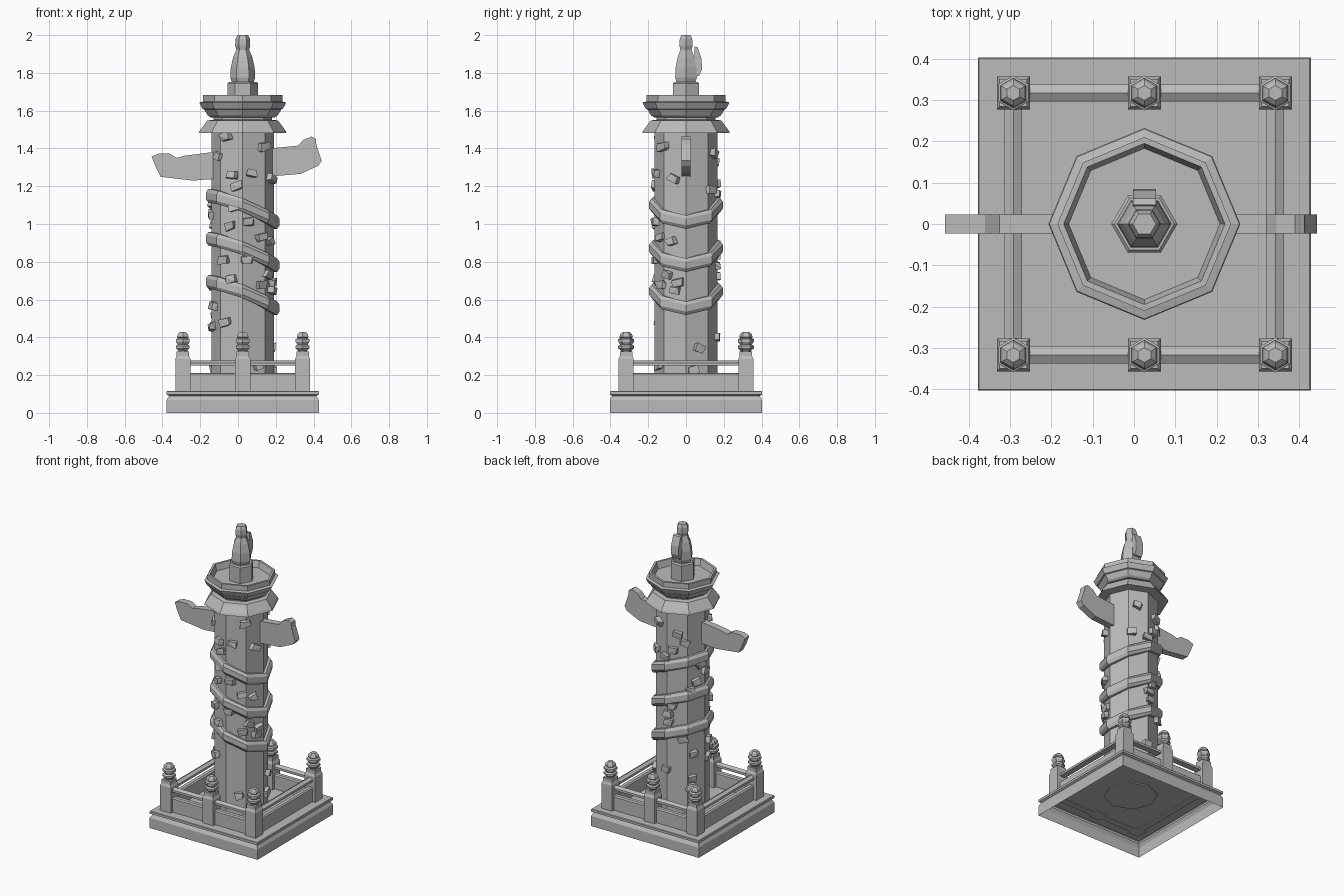
import bpy, bmesh, random
from math import sin, cos, pi, radians, asin, sqrt
from mathutils import Vector, Matrix

if "Cube" in bpy.data.objects:
    bpy.data.objects.remove(bpy.data.objects["Cube"], do_unlink=True)

random.seed(4)
CX = 0.025                      # the pillar's axis
POST = 0.317                    # post distance from the axis

stone = bpy.data.materials.new("grey_stone")
stone.use_nodes = True
GREY = (0.5, 0.5, 0.5, 1)
stone.diffuse_color = GREY
stone.node_tree.nodes["Principled BSDF"].inputs["Base Color"].default_value = GREY


def finish(name, bm, loc=(CX, 0, 0), fix=True):
    if fix:
        bmesh.ops.recalc_face_normals(bm, faces=bm.faces)
    me = bpy.data.meshes.new(name)
    bm.to_mesh(me)
    bm.free()
    me.materials.append(stone)
    ob = bpy.data.objects.new(name, me)
    ob.location = loc
    bpy.context.collection.objects.link(ob)
    return ob


def loft(name, sides, profile, turn=0, loc=(CX, 0, 0), bottom=True):
    """Stack of regular polygons through (radius, height) pairs."""
    bm = bmesh.new()
    rings = []
    for r, z in profile:
        angles = [radians(turn) + 2 * pi * i / sides for i in range(sides)]
        rings.append([bm.verts.new((r * cos(a), r * sin(a), z)) for a in angles])
    for lo, hi in zip(rings, rings[1:]):
        for i in range(sides):
            j = (i + 1) % sides
            bm.faces.new((lo[i], lo[j], hi[j], hi[i]))
    bm.faces.new(rings[-1])
    if bottom:
        bm.faces.new(rings[0][::-1])
    return finish(name, bm, loc, fix=bottom)


def square(name, profile, **kw):
    return loft(name, 4, [(h * sqrt(2), z) for h, z in profile], turn=45, **kw)


def bar(name, section, length, loc, along_y=False):
    """Straight bar with a (width, height) section, along x or y."""
    bm = bmesh.new()
    face = bm.faces.new([bm.verts.new((-length / 2, w, z)) for w, z in section])
    out = bmesh.ops.extrude_face_region(bm, geom=[face])
    moved = [v for v in out["geom"] if isinstance(v, bmesh.types.BMVert)]
    bmesh.ops.translate(bm, verts=moved, vec=(length, 0, 0))
    if along_y:
        bmesh.ops.rotate(bm, verts=bm.verts, matrix=Matrix.Rotation(pi / 2, 3, "Z"))
    return finish(name, bm, loc)


# Base plinth, open underneath
square("base_plinth", [(.403, 0), (.403, .068), (.39, .09), (.403, .097),
                       (.403, .112), (.4, .115)], bottom=False)

# Balustrade posts with hexagonal finials
for x in (-POST, 0, POST):
    for y in (-POST, POST):
        at = (CX + x, y, 0)
        square("post", [(.04, .11), (.04, .285), (.033, .3), (.033, .325)], loc=at)
        loft("finial", 6, [(.028, .32), (.028, .33), (.042, .342), (.042, .355),
                           (.031, .362), (.042, .376), (.042, .39), (.03, .396),
                           (.036, .402), (.03, .418), (.018, .428)], turn=30, loc=at)

# Ridged handrails and low panels between the posts
RAIL = [(-.021, .25), (.021, .25), (.021, .265), (0, .277), (-.021, .265)]
PANEL = [(-.02, .11), (.02, .11), (.02, .205), (.012, .212), (-.012, .212), (-.02, .205)]
for side in (-1, 1):
    for name, section in (("rail", RAIL), ("panel", PANEL)):
        bar("cross_" + name, section, 2 * POST, (CX, side * POST, 0))
        bar("side_" + name, section, 2 * POST, (CX + side * POST, 0, 0), along_y=True)

# Octagonal column, collar and hollow dish on top
loft("column", 8, [(.166, .11), (.166, 1.5)])
loft("collar", 8, [(.232, 1.482), (.226, 1.495), (.187, 1.548), (.155, 1.552),
                   (.155, 1.57)])
loft("dish", 8, [(.17, 1.565), (.185, 1.575), (.205, 1.607), (.213, 1.61), (.23, 1.643),
                 (.21, 1.648), (.21, 1.682), (.195, 1.682), (.183, 1.64)])

# Seated beast on a hexagonal pedestal
loft("pedestal", 6, [(.08, 1.63), (.08, 1.745), (.072, 1.753)])
loft("beast_body", 6, [(.058, 1.75), (.066, 1.775), (.063, 1.83), (.05, 1.885),
                       (.034, 1.922), (.04, 1.945), (.038, 1.98), (.028, 2)])
TAIL = [(.01, 1.78), (.07, 1.785), (.085, 1.82), (.082, 1.875), (.062, 1.935),
        (.046, 1.94), (.044, 1.88), (.01, 1.86)]
bar("beast_tail", TAIL, .056, (CX, 0, 0))


# Cloud wings: ridge-edged plates
def wing(name, outline):
    bm = bmesh.new()
    face = bm.faces.new([bm.verts.new((x, 0, z)) for x, z in outline])
    rim = set(bm.verts)
    bmesh.ops.inset_region(bm, faces=[face], thickness=.016, use_boundary=True)
    for v in bm.verts:
        if v not in rim:
            v.co.y = -.023
    # mirrored second half
    half = bmesh.ops.duplicate(bm, geom=bm.verts[:] + bm.edges[:] + bm.faces[:])
    for v in half["geom"]:
        if isinstance(v, bmesh.types.BMVert):
            v.co.y *= -1
    bmesh.ops.remove_doubles(bm, verts=bm.verts, dist=.0005)
    finish(name, bm, (0, 0, 0))


wing("right_wing", [(-.1, 1.385), (-.1, 1.24), (-.24, 1.23), (-.41, 1.25), (-.435, 1.3),
                    (-.457, 1.357), (-.42, 1.372), (-.36, 1.372), (-.325, 1.35),
                    (-.28, 1.362)])
wing("left_wing", [(.15, 1.25), (.33, 1.265), (.425, 1.308), (.443, 1.335), (.415, 1.42),
                   (.412, 1.45), (.39, 1.463), (.345, 1.445), (.32, 1.415), (.15, 1.398)])


# Tilted bands coiled around the column
def band(z0):
    bm = bmesh.new()
    section = [(.15, -.036), (.182, -.036), (.195, -.018), (.195, .018), (.182, .036), (.15, .036)]
    loops = []
    for i in range(8):
        a = i * pi / 4
        z = z0 - .07 * cos(a) + .02 * sin(a) ** 2
        loops.append([bm.verts.new((r * cos(a), r * sin(a), z + h)) for r, h in section])
    n = len(section)
    for i in range(8):
        p, q = loops[i], loops[(i + 1) % 8]
        for k in range(n):
            m = (k + 1) % n
            bm.faces.new((p[k], q[k], q[m], p[m]))
    finish("coiled_band", bm)


for turn in range(3):
    band(1.08 - turn * .228)


# Carved rock lumps scattered over the column
def lump(angle, z):
    bm = bmesh.new()
    for sx in (-1, 1):
        for sy in (-1, 1):
            for sz in (-1, 1):
                k = random.uniform(.55, 1)
                bm.verts.new((sx * .024 * k, sy * .036 * random.uniform(.5, 1),
                              sz * .024 * random.uniform(.6, 1)))
    bmesh.ops.convex_hull(bm, input=bm.verts)
    spin = Matrix.Rotation(angle, 3, "Z") @ Matrix.Rotation(random.uniform(-.4, .4), 3, "X")
    bmesh.ops.rotate(bm, verts=bm.verts, matrix=spin)
    finish("rock_lump", bm, (CX + .163 * cos(angle), .163 * sin(angle), z))


FRONT = [(-.09, 1.46), (.11, 1.41), (-.13, 1.36), (-.06, 1.26), (.05, 1.27), (-.03, 1.2),
         (-.04, 1.09), (.03, 1.01), (-.07, .99), (.1, .93), (.02, .81), (-.1, .81),
         (-.06, .71), (.1, .68), (-.09, .48), (.08, .25)]
LEFT = [(-.12, 1.41), (-.07, 1.24), (.13, 1.18), (-.08, .91), (-.1, .73), (-.04, .69),
        (-.06, .65), (.07, .34), (.04, .23)]
for u, z in FRONT:
    lump(asin(u / .166) - pi / 2, z)
for u, z in LEFT:
    lump(asin(u / .166), z)
for i in range(22):
    lump(random.uniform(pi / 3, pi * 1.2), .24 + i * .054)
